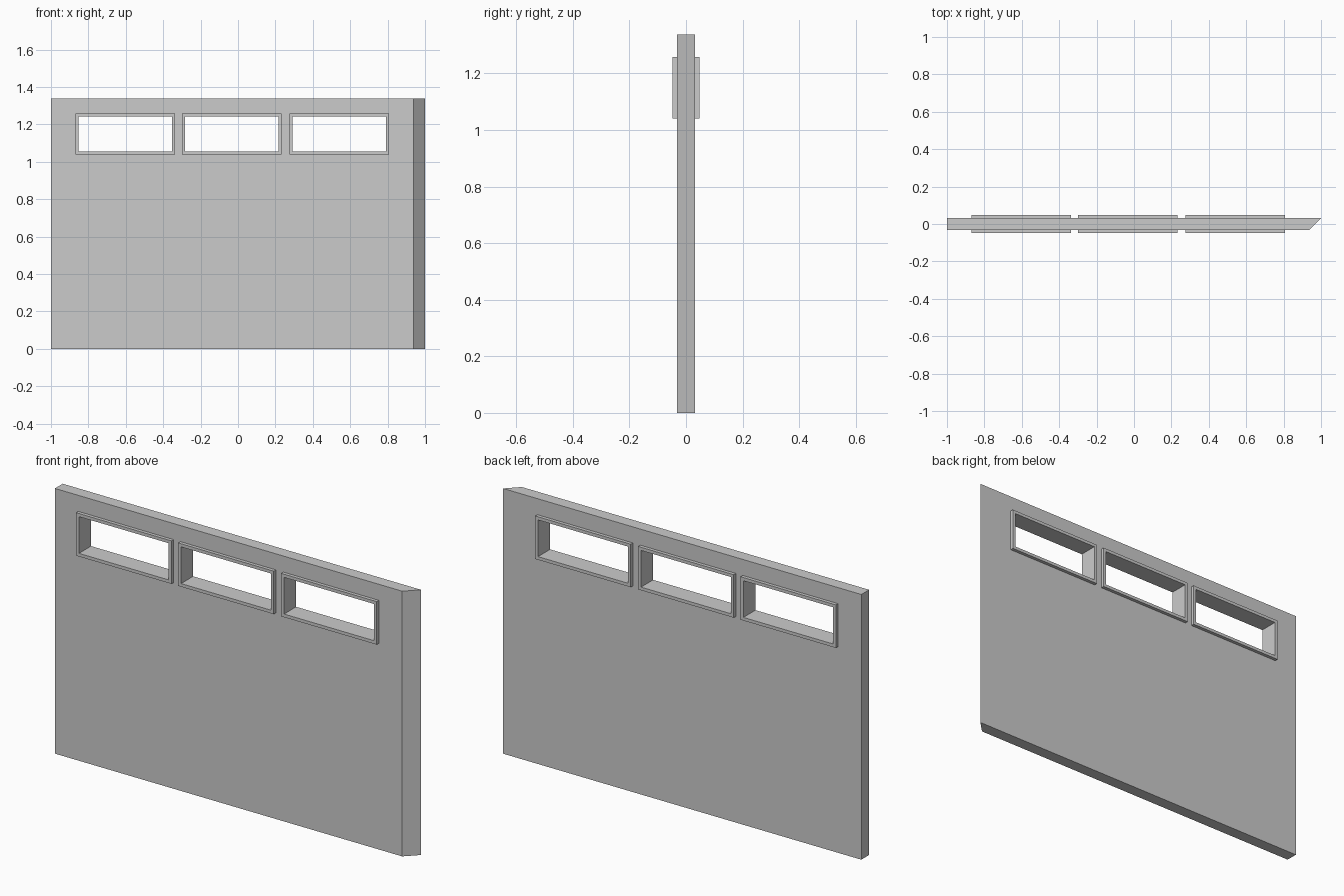
import bpy, bmesh

if "Cube" in bpy.data.objects:
    bpy.data.objects.remove(bpy.data.objects["Cube"])

HEIGHT = 1.338          # wall height
HALF = 0.031            # half wall thickness
FRAME_HALF = 0.048      # half frame depth
TRIM = 0.016            # frame width
Z0, Z1 = 1.04, 1.257    # outer frame bottom and top
WINDOWS = [(-0.87, -0.338), (-0.30, 0.233), (0.275, 0.808)]


def finish(name, bm):
    bmesh.ops.recalc_face_normals(bm, faces=bm.faces)
    mesh = bpy.data.meshes.new(name)
    bm.to_mesh(mesh)
    bm.free()
    obj = bpy.data.objects.new(name, mesh)
    bpy.context.collection.objects.link(obj)
    return obj


def prism(name, points, direction):
    """Extrude a flat outline along a direction."""
    bm = bmesh.new()
    face = bm.faces.new([bm.verts.new(p) for p in points])
    out = bmesh.ops.extrude_face_region(bm, geom=[face], use_keep_orig=True)
    verts = [g for g in out["geom"] if isinstance(g, bmesh.types.BMVert)]
    bmesh.ops.translate(bm, verts=verts, vec=direction)
    return finish(name, bm)


def rect(x0, x1, inset, y):
    a, b, c, d = x0 + inset, x1 - inset, Z0 + inset, Z1 - inset
    return [(a, y, c), (b, y, c), (b, y, d), (a, y, d)]


def window_frame(name, x0, x1):
    """Rectangular tube that passes through the wall."""
    bm = bmesh.new()
    loops = [[bm.verts.new(p) for p in rect(x0, x1, inset, y)]
             for inset, y in ((0, -FRAME_HALF), (0, FRAME_HALF),
                              (TRIM, FRAME_HALF), (TRIM, -FRAME_HALF))]
    for k in range(4):
        a, b = loops[k], loops[(k + 1) % 4]
        for i in range(4):
            j = (i + 1) % 4
            bm.faces.new((a[i], a[j], b[j], b[i]))
    return finish(name, bm)


# Wall panel with one mitred end
wall = prism("wall_panel",
             [(-1, -HALF, 0), (1 - 2 * HALF, -HALF, 0), (1, HALF, 0), (-1, HALF, 0)],
             (0, 0, HEIGHT))

# Window openings and their frames
for n, (x0, x1) in enumerate(WINDOWS, 1):
    cutter = prism(f"window_cutter_{n}", rect(x0, x1, TRIM / 2, -0.1), (0, 0.2, 0))
    cutter.hide_render = True
    cutter.hide_set(True)
    mod = wall.modifiers.new(f"opening_{n}", 'BOOLEAN')
    mod.operation = 'DIFFERENCE'
    mod.solver = 'EXACT'
    mod.object = cutter
    window_frame(f"window_frame_{n}", x0, x1)
